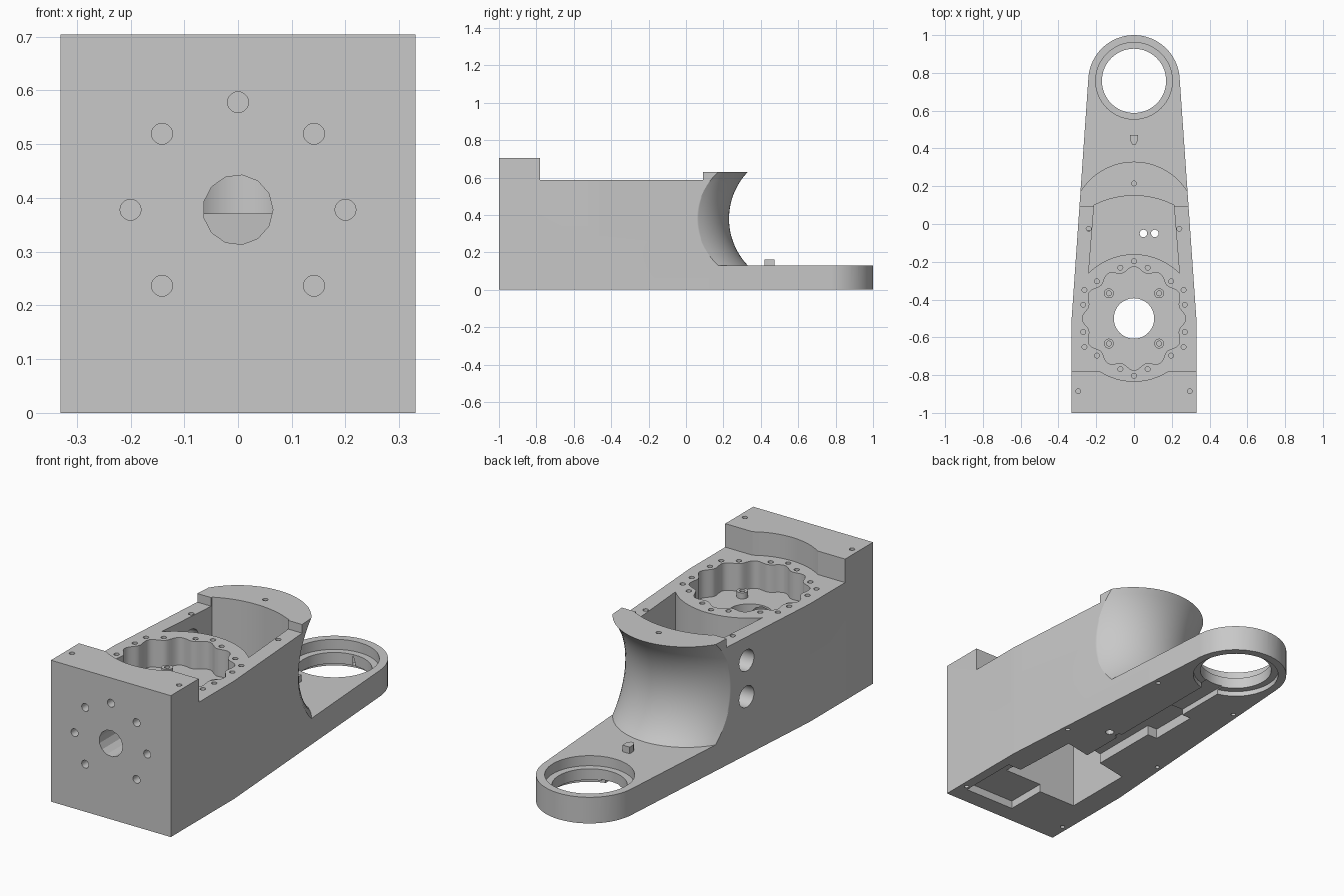
import bpy, bmesh
from math import sin, cos, pi, sqrt, radians
from mathutils import Matrix

if "Cube" in bpy.data.objects:
    bpy.data.objects.remove(bpy.data.objects["Cube"], do_unlink=True)

gray = bpy.data.materials.new("plain gray")
gray.use_nodes = True
colour = (0.58, 0.58, 0.58, 1)
gray.diffuse_color = colour
gray.node_tree.nodes["Principled BSDF"].inputs["Base Color"].default_value = colour


def loft(bm, rings):
    """Closed solid through a list of equal point rings."""
    vs = [[bm.verts.new(p) for p in r] for r in rings]
    n = len(vs[0])
    for a, b in zip(vs, vs[1:]):
        for i in range(n):
            j = (i + 1) % n
            bm.faces.new((a[i], a[j], b[j], b[i]))
    bm.faces.new(vs[0][::-1])
    bm.faces.new(vs[-1])


def prism(pts, z0, z1):
    return [[(x, y, z) for x, y in pts] for z in (z0, z1)]


def arc(x, y, r, a0, a1, n):
    return [(x + r * cos(radians(a0 + (a1 - a0) * i / n)),
             y + r * sin(radians(a0 + (a1 - a0) * i / n))) for i in range(n + 1)]


def disc(x, y, r, z0, z1, n=20):
    return prism(arc(x, y, r, 0, 360, n)[:-1], z0, z1)


def box(x0, x1, y0, y1, z0, z1):
    return prism([(x0, y0), (x1, y0), (x1, y1), (x0, y1)], z0, z1)


def solid(name, *parts, matrix=None):
    bm = bmesh.new()
    for rings in parts:
        loft(bm, rings)
    if matrix:
        bm.transform(matrix)
    bmesh.ops.recalc_face_normals(bm, faces=bm.faces)
    me = bpy.data.meshes.new(name)
    bm.to_mesh(me)
    bm.free()
    me.materials.append(gray)
    ob = bpy.data.objects.new(name, me)
    bpy.context.collection.objects.link(ob)
    return ob


def cut(target, *parts, matrix=None):
    cutter = solid("cutter", *parts, matrix=matrix)
    cutter.hide_render = True
    mod = target.modifiers.new("cut", "BOOLEAN")
    mod.operation = "DIFFERENCE"
    mod.solver = "EXACT"
    mod.object = cutter
    bpy.context.view_layer.objects.active = target
    bpy.ops.object.modifier_apply(modifier=mod.name)
    bpy.data.objects.remove(cutter, do_unlink=True)


def finish(ob):
    bpy.ops.object.select_all(action="DESELECT")
    ob.select_set(True)
    bpy.context.view_layer.objects.active = ob
    bpy.ops.object.shade_smooth_by_angle(angle=radians(25))
    mod = ob.modifiers.new("even_shading", "WEIGHTED_NORMAL")
    mod.keep_sharp = True


HUB, RING = -0.5, 0.758  # y of the gear pocket and of the ring

# Tapered body with a rounded end
outline = [(-0.33, HUB), (-0.33, -1), (0.33, -1), (0.33, HUB)]
outline += arc(0, RING, 0.242, 4, 176, 32)
body = solid("housing", prism(outline, 0, 0.704))

# Stepped top: lower deck, then the raised lip
cut(body, box(-1, 1, -0.78, 0.092, 0.587, 1))
cut(body, disc(0, HUB, 0.333, 0.587, 1, 64))
cut(body, box(-1, 1, 0.05, 1.5, 0.63, 1))

# Saddle-shaped rear wall above the flat arm
side = [(0.5925 - sqrt(0.3625 ** 2 - z * z), 0.38 + z)
        for z in [-0.25 + 0.5 * i / 20 for i in range(21)]]
side += [(0.33, 0.9), (1.5, 0.9), (1.5, 0.13)]
rows = []
for i in range(33):
    x = 0.325 * sin(pi * (i / 32 - 0.5))
    drop = 0.333 - sqrt(0.333 ** 2 - x * x)
    rows.append([(x, y - drop, z) for y, z in side])
cut(body, rows)

# Open pocket between the hub and the rear wall
pocket = arc(0, HUB, 0.34, 135, 45, 24)
pocket += arc(0, -0.316, 0.466, 63, 117, 16)
cut(body, prism(pocket, 0.1, 1))

# Scalloped gear pocket and its centre bore
scallop = []
for i in range(144):
    t = 2 * pi * i / 144
    r = 0.26 + 0.014 * cos(12 * t)
    scallop.append((r * cos(t), HUB + r * sin(t)))
cut(body, prism(scallop, 0.45, 1))
cut(body, disc(0, HUB, 0.107, 0.1, 0.6, 48))

# Underside: motor cavity, shallow tray and stepped cable channel
cavity = [(-0.21, -0.7), (0.21, -0.7), (0.19, -0.26), (-0.21, -0.34)]
cut(body, prism(cavity, -1, 0.37))
cut(body, box(0, 0.28, -0.91, -0.6, -1, 0.04))
cut(body, box(-0.045, 0.05, -0.4, 0.1, -1, 0.05))
cut(body, box(-0.1, 0.05, 0.05, 0.3, -1, 0.05))
cut(body, box(-0.05, 0.05, 0.25, 0.65, -1, 0.03))

# Ring bore with a seat on each side
cut(body, disc(0, RING, 0.17, -1, 1, 64))
cut(body, disc(0, RING, 0.203, 0.08, 1, 64))
cut(body, disc(0, RING, 0.203, -1, 0.025, 64))

# Screw holes around the gear pocket
holes = []
for i in range(12):
    a = radians(15 + 30 * i)
    holes.append(disc(0.278 * cos(a), HUB + 0.278 * sin(a), 0.013, 0.5, 1, 12))
for i in range(6):
    a = radians(30 + 60 * i)
    holes.append(disc(0.303 * cos(a), HUB + 0.303 * sin(a), 0.013, 0.5, 1, 12))

# Screw holes in the block, walls, lip and underside
for s in (-1, 1):
    holes.append(disc(s * 0.295, -0.885, 0.013, 0.62, 1, 12))
    holes.append(disc(s * 0.24, -0.025, 0.013, 0.52, 1, 12))
    for x, y in ((0.3, -0.89), (0.28, -0.16), (0.235, 0.46)):
        holes.append(disc(s * x, y, 0.011, -1, 0.06, 12))
holes.append(disc(0, 0.215, 0.013, 0.56, 1, 12))
cut(body, *holes)

# Cable holes through the pocket floor
cut(body, disc(0.05, -0.05, 0.02, -1, 0.3), disc(0.11, -0.05, 0.02, -1, 0.3))

# Front face: shaft bore and seven bolt holes
to_front = Matrix.Translation((0, 0, 0.378)) @ Matrix.Rotation(pi / 2, 4, "X")
bolts = [disc(0.2 * cos(a), 0.2 * sin(a), 0.0195, 0.94, 1.1)
         for a in [radians(-45 + 45 * i) for i in range(7)]]
cut(body, disc(0, 0, 0.065, 0.5, 1.1, 13), *bolts, matrix=to_front)

# Two cable ports in one side wall
to_side = Matrix.Translation((0, -0.05, 0.38)) @ Matrix.Rotation(-pi / 2, 4, "Y")
cut(body, disc(0.09, 0, 0.053, 0.1, 0.5, 32), disc(-0.09, 0, 0.053, 0.1, 0.5, 32),
    matrix=to_side)
finish(body)

# Screw bosses on the gear pocket floor
for sx, end in ((-1, "right"), (1, "left")):
    for sy, place in ((-1, "front"), (1, "back")):
        x, y = sx * 0.133, HUB + sy * 0.133
        boss = solid(f"boss_{place}_{end}", disc(x, y, 0.026, 0.44, 0.48, 24))
        cut(boss, disc(x, y, 0.013, 0.455, 1, 16))
        finish(boss)

# Locating peg on the arm
peg = [(-0.02, 0.442), (-0.009, 0.42), (0.009, 0.42), (0.02, 0.442),
       (0.02, 0.472), (-0.02, 0.472)]
solid("locating_peg", prism(peg, 0.12, 0.163))
